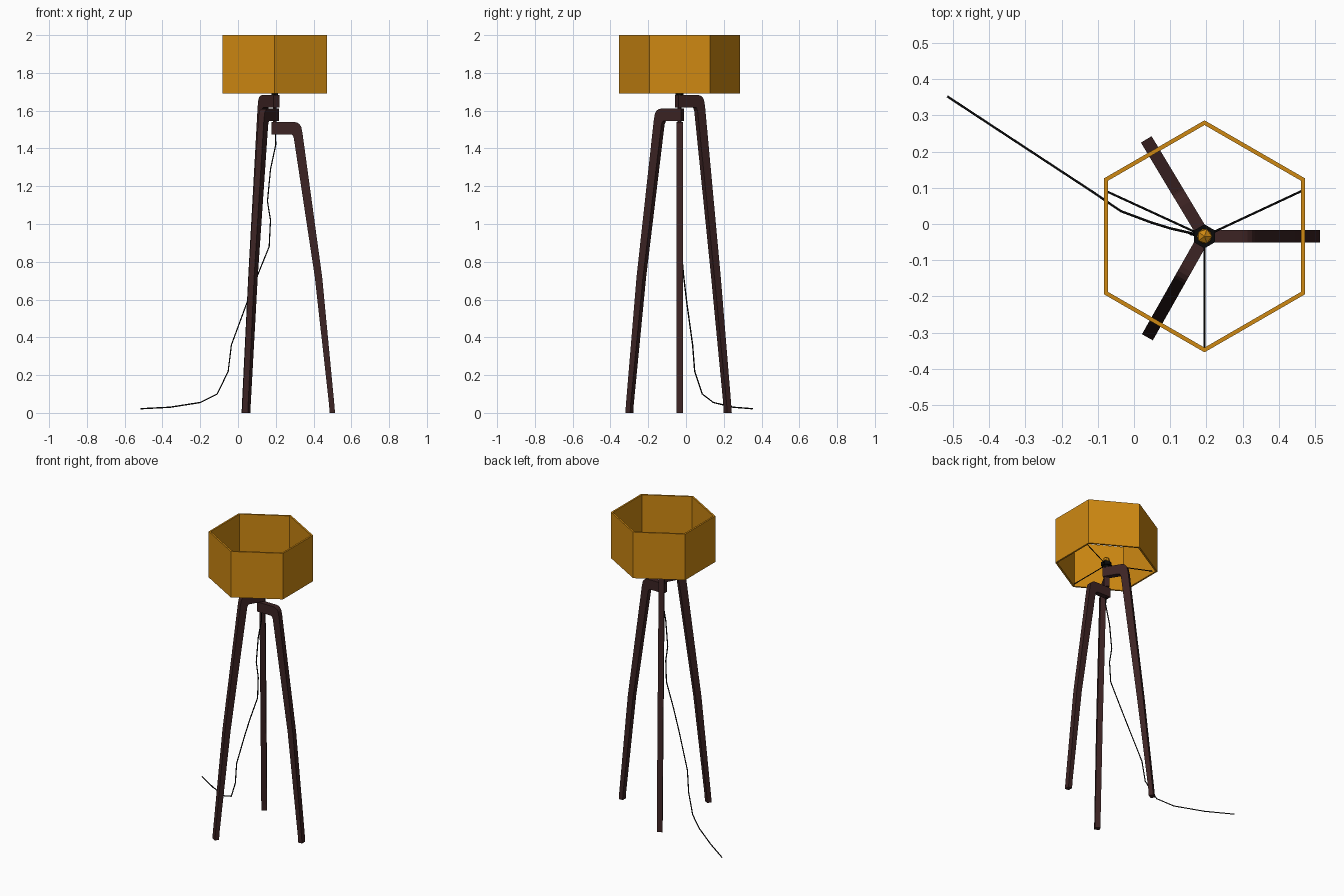
import bpy, bmesh, math
from mathutils import Vector, Matrix

if "Cube" in bpy.data.objects:
    bpy.data.objects.remove(bpy.data.objects["Cube"])

CX, CY = 0.1945, -0.034   # lamp axis


def material(name, rgb):
    m = bpy.data.materials.new(name)
    m.diffuse_color = (*rgb, 1)
    m.use_nodes = True
    m.node_tree.nodes["Principled BSDF"].inputs["Base Color"].default_value = m.diffuse_color
    return m


ORANGE = material("amber_shade", (0.62, 0.25, 0.006))
WOOD = material("dark_wood", (0.045, 0.017, 0.017))
BLACK = material("black", (0.003, 0.003, 0.003))


def finish(name, bm, mat):
    bmesh.ops.recalc_face_normals(bm, faces=bm.faces)
    me = bpy.data.meshes.new(name)
    bm.to_mesh(me)
    bm.free()
    me.materials.append(mat)
    ob = bpy.data.objects.new(name, me)
    bpy.context.collection.objects.link(ob)
    return ob


def prism(name, mat, r, z0, z1, sides=6):
    bm = bmesh.new()
    bmesh.ops.create_cone(bm, cap_ends=True, segments=sides, radius1=r, radius2=r, depth=z1 - z0,
                          matrix=Matrix.Translation((CX, CY, (z0 + z1) / 2)))
    return finish(name, bm, mat)


def tube(name, mat, pts, r):
    cu = bpy.data.curves.new(name, 'CURVE')
    cu.dimensions = '3D'
    cu.bevel_depth = r
    cu.bevel_resolution = 1
    cu.use_fill_caps = True
    sp = cu.splines.new('POLY')
    sp.points.add(len(pts) - 1)
    for p, co in zip(sp.points, pts):
        p.co = (*co, 1)
    cu.materials.append(mat)
    ob = bpy.data.objects.new(name, cu)
    bpy.context.collection.objects.link(ob)


# Hexagonal shade: open ring with wall thickness
bm = bmesh.new()
rings = []
for r, z in ((0.32, 1.69), (0.32, 2.0), (0.307, 2.0), (0.307, 1.69)):
    rings.append([bm.verts.new((CX + r * math.cos(a), CY + r * math.sin(a), z))
                  for a in (math.radians(30 + 60 * i) for i in range(6))])
for k in range(4):
    a, b = rings[k], rings[(k + 1) % 4]
    for i in range(6):
        j = (i + 1) % 6
        bm.faces.new((a[i], a[j], b[j], b[i]))
finish("shade", bm, ORANGE)


# Legs: side profile (radius, height) extruded to the leg width
def leg(name, angle, top, foot):
    bend = [(0.103 + 0.040 * math.sin(t), top - 0.040 + 0.040 * math.cos(t))
            for t in (math.radians(22.5 * i) for i in range(5))]
    low = top - 0.065
    prof = [(-0.018, top)] + bend + [
        (0.147, top - 0.06), (foot - 0.068, 0.72), (foot - 0.003, 0.04), (foot, 0),
        (foot - 0.029, 0), (foot - 0.031, 0.04), (foot - 0.107, 0.72),
        (0.101, low - 0.02), (0.094, low - 0.003), (0.085, low), (-0.018, low)]
    bm = bmesh.new()
    w = 0.0172
    f = bm.faces.new([bm.verts.new((r, -w, z)) for r, z in prof])
    ext = bmesh.ops.extrude_face_region(bm, geom=[f])
    bmesh.ops.translate(bm, vec=(0, 2 * w, 0),
                        verts=[v for v in ext["geom"] if isinstance(v, bmesh.types.BMVert)])
    bm.transform(Matrix.Translation((CX, CY, 0)) @ Matrix.Rotation(math.radians(angle), 4, 'Z'))
    finish(name, bm, WOOD)


leg("right_leg", 0, 1.54, 0.319)
leg("back_leg", 121, 1.683, 0.312)
leg("front_leg", 240.5, 1.611, 0.32)

# Hub pin, bulb socket and bulb
prism("hub_pin", WOOD, 0.011, 1.48, 1.69)
prism("socket_base", BLACK, 0.021, 1.68, 1.698)
prism("socket", BLACK, 0.033, 1.697, 1.722)
bm = bmesh.new()
bmesh.ops.create_icosphere(bm, subdivisions=1, radius=0.023,
                           matrix=Matrix.Translation((CX, CY, 1.74)))
finish("bulb", bm, ORANGE)

# Thin spokes carrying the shade
for i, (dx, dy) in enumerate(((0.272, 0.127), (-0.272, 0.125), (0, -0.313))):
    tube(f"spoke_{i + 1}", BLACK, [(CX, CY, 1.706), (CX + dx, CY + dy, 1.706)], 0.003)

# Power cable hanging down and trailing on the floor
tube("cable", BLACK, [
    (0.198, -0.034, 1.48), (0.2, -0.034, 1.42), (0.172, -0.03, 1.29), (0.156, -0.028, 1.12),
    (0.172, -0.03, 1.02), (0.165, -0.027, 0.88), (0.1, -0.012, 0.72), (0.048, 0.004, 0.585),
    (-0.035, 0.035, 0.36), (-0.052, 0.046, 0.22), (-0.11, 0.086, 0.1), (-0.2, 0.145, 0.055),
    (-0.36, 0.25, 0.03), (-0.515, 0.352, 0.022)], 0.0035)
